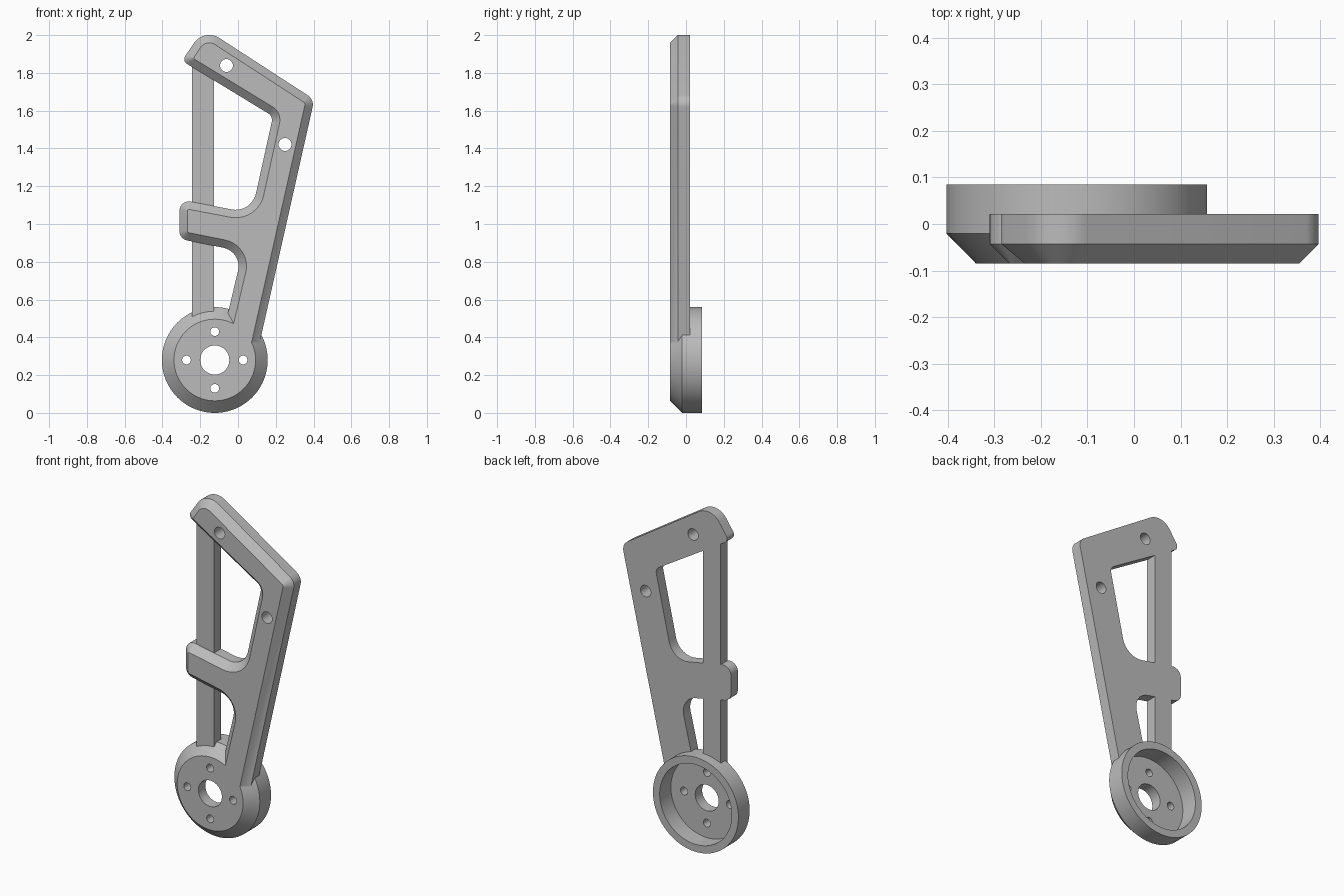
import bpy, bmesh, math
from mathutils import Vector, Matrix

if "Cube" in bpy.data.objects:
    bpy.data.objects.remove(bpy.data.objects["Cube"])

FRONT, BACK, CHAMFER = -0.085, 0.022, 0.042
HUB = (-0.123, 0.28)

grey = bpy.data.materials.new("plain grey")
grey.use_nodes = True
colour = (0.5, 0.5, 0.5, 1)
grey.diffuse_color = colour
grey.node_tree.nodes["Principled BSDF"].inputs["Base Color"].default_value = colour


def make_object(name, bm):
    bmesh.ops.recalc_face_normals(bm, faces=bm.faces)
    mesh = bpy.data.meshes.new(name)
    bm.to_mesh(mesh)
    bm.free()
    mesh.materials.append(grey)
    obj = bpy.data.objects.new(name, mesh)
    bpy.context.collection.objects.link(obj)
    return obj


def loft(name, loops):
    """Solid through matching closed loops of points."""
    bm = bmesh.new()
    rings = [[bm.verts.new(p) for p in loop] for loop in loops]
    n = len(rings[0])
    for a, b in zip(rings, rings[1:]):
        for i in range(n):
            j = (i + 1) % n
            bm.faces.new((a[i], a[j], b[j], b[i]))
    bm.faces.new(rings[0])
    bm.faces.new(rings[-1])
    return make_object(name, bm)


def rounded_outline(corners, inset, y, steps=10):
    """Clockwise outline with filleted corners, offset inwards."""
    pts = []
    for i, (x, z, r) in enumerate(corners):
        p = Vector((x, z))
        before = Vector(corners[i - 1][:2])
        after = Vector(corners[(i + 1) % len(corners)][:2])
        d1, d2 = (p - before).normalized(), (after - p).normalized()
        n1, n2 = Vector((d1.y, -d1.x)), Vector((d2.y, -d2.x))
        side = 1 if d1.x * d2.y - d1.y * d2.x < 0 else -1
        mitre = (n1 + n2) / (1 + n1.dot(n2))
        radius = max(r - side * inset, 0.008)
        centre = p + mitre * (inset + side * radius)
        for k in range(steps + 1):
            q = centre - n1.slerp(n2, k / steps) * side * radius
            pts.append((q.x, y, q.y))
    return pts


def circle(centre, radius, y, n):
    return [(centre[0] + radius * math.cos(math.tau * i / n), y,
             centre[1] + radius * math.sin(math.tau * i / n)) for i in range(n)]


def cylinder(name, centre, radius, y0, y1, n=32):
    return loft(name, [circle(centre, radius, y, n) for y in (y0, y1)])


def combine(target, other, operation):
    mod = target.modifiers.new(other.name, "BOOLEAN")
    mod.operation, mod.solver, mod.object = operation, "EXACT", other
    bpy.context.view_layer.objects.active = target
    bpy.ops.object.modifier_apply(modifier=mod.name)
    bpy.data.objects.remove(other)


# Chamfered arm plate: corner x, z and fillet radius
corners = [
    (-0.179, 2.037, 0.097), (0.404, 1.659, 0.06),    # top beam
    (0.077, 0.204, 0), (-0.13, 0.204, 0),            # foot inside the hub
    (0.024, 0.854, 0.1),                             # lower opening
    (-0.31, 0.921, 0.05), (-0.31, 1.13, 0.05),       # side arm tip
    (0.072, 1.057, 0.11), (0.185, 1.57, 0.04),       # upper opening
    (-0.297, 1.864, 0.03),                           # beam tip
]
arm = loft("arm_bracket", [
    rounded_outline(corners, CHAMFER, FRONT),
    rounded_outline(corners, 0, FRONT + CHAMFER),
    rounded_outline(corners, 0, BACK),
])

# Round hub with a chamfered front
hub = loft("hub", [circle(HUB, r, y, 96) for r, y in
                   ((0.216, FRONT), (0.28, -0.02), (0.28, 0.085))])
combine(arm, hub, "UNION")

# Upright bar behind the side arm
bm = bmesh.new()
bmesh.ops.create_cube(bm, size=1, matrix=Matrix.Translation((-0.185, -0.01, 1.165))
                      @ Matrix.Diagonal((0.116, 0.064, 1.43, 1)))
combine(arm, make_object("upright_bar", bm), "UNION")

# Hub recess, centre bore, bolt holes and plate holes
combine(arm, cylinder("recess", HUB, 0.236, -0.02, 0.2, 96), "DIFFERENCE")
holes = [(HUB, 0.077), ((-0.061, 1.839), 0.034), ((0.249, 1.421), 0.034)]
for i in range(4):
    a = i * math.pi / 2
    holes.append(((HUB[0] + 0.15 * math.cos(a), HUB[1] + 0.15 * math.sin(a)), 0.023))
for centre, radius in holes:
    combine(arm, cylinder("hole", centre, radius, -0.3, 0.3), "DIFFERENCE")

# Smooth the rounds, keep the chamfers crisp
bpy.ops.object.select_all(action="DESELECT")
arm.select_set(True)
bpy.context.view_layer.objects.active = arm
bpy.ops.object.shade_smooth_by_angle(angle=math.radians(25))
